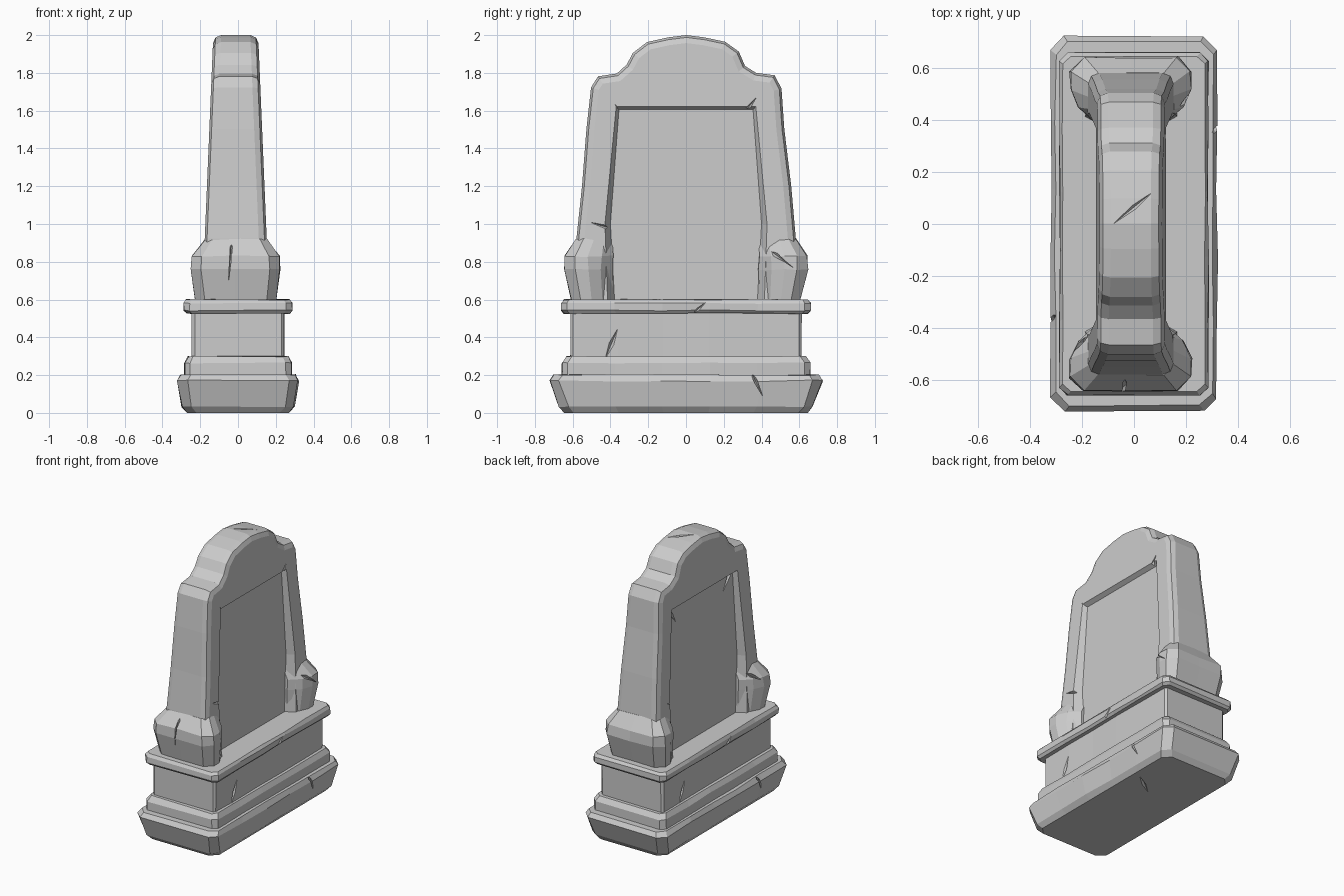
import bpy, bmesh, random
from mathutils import Vector

if "Cube" in bpy.data.objects:
    bpy.data.objects.remove(bpy.data.objects["Cube"])

random.seed(4)
CX = -0.012  # the slab sits slightly off centre


def make(name, verts, faces):
    bm = bmesh.new()
    vs = [bm.verts.new(v) for v in verts]
    for f in faces:
        bm.faces.new([vs[i] for i in f])
    bmesh.ops.recalc_face_normals(bm, faces=bm.faces)
    me = bpy.data.meshes.new(name)
    bm.to_mesh(me)
    bm.free()
    ob = bpy.data.objects.new(name, me)
    bpy.context.collection.objects.link(ob)
    return ob


def loft(name, rings):
    n, m = len(rings[0]), len(rings)
    faces = [list(range(n)), list(range((m - 1) * n, m * n))]
    for r in range(m - 1):
        for i in range(n):
            j = (i + 1) % n
            faces.append([r * n + i, r * n + j, (r + 1) * n + j, (r + 1) * n + i])
    return make(name, [p for ring in rings for p in ring], faces)


def cut(ob, cutter):
    mod = ob.modifiers.new(cutter.name, 'BOOLEAN')
    mod.operation, mod.solver, mod.object = 'DIFFERENCE', 'EXACT', cutter


def j(a):
    return random.uniform(-a, a)


def tier(name, profile, c, wear=0.004):
    """Chamfered rectangle lofted through (half x, half y, z) with worn edges."""
    rings = []
    for hx, hy, z in profile:
        ys = [(-1 + 2 * k / 5) * (hy - c) for k in range(6)]
        plan = [(hx, y) for y in ys] + [(hx - c, hy), (-hx + c, hy)]
        plan += [(-hx, y) for y in reversed(ys)] + [(-hx + c, -hy), (hx - c, -hy)]
        w = 0 if z == 0 else wear
        rings.append([(x + j(w), y + j(w), z + j(w)) for x, y in plan])
    return loft(name, rings)


# Stepped plinth
parts = [
    tier("base_step", [(.27, .645, 0), (.297, .672, .035), (.32, .722, .17), (.303, .70, .202)], .05),
    tier("second_step", [(.283, .657, .18), (.283, .657, .265), (.265, .635, .298)], .03, .003),
    tier("plinth_die", [(.245, .612, .27), (.245, .612, .55)], .015, .002),
    tier("plinth_ledge", [(.272, .645, .527), (.286, .66, .543), (.286, .66, .58), (.274, .645, .60)], .03, .003),
]

# Tapered slab with a shouldered top
half = [(.60, .50), (.577, .92), (.555, 1.2), (.525, 1.5), (.502, 1.72), (.465, 1.785), (.37, 1.80),
        (.315, 1.84), (.28, 1.91), (.21, 1.965), (.10, 1.988)]
outline = half + [(0, 2.0)] + [(-y, z) for y, z in reversed(half)]
outline = [(y + j(.005), z + (j(.004) if z < 1.98 else 0)) for y, z in outline]
slab = loft("headstone_slab", [[(CX + s * (.165 - .042 * (z - .9)), y, z) for y, z in outline] for s in (-1, 1)])
bev = slab.modifiers.new("worn_edge", 'BEVEL')
bev.width, bev.segments, bev.limit_method, bev.angle_limit = .042, 2, 'ANGLE', 1.05
bev.use_clamp_overlap = False
parts.append(slab)

# Recessed panels on both broad faces
panel = [(.37, .45), (.40, 1.0), (.355, 1.605), (-.355, 1.605), (-.40, 1.0), (-.37, .45)]
for side, s in (("right", 1), ("left", -1)):
    inner = [(CX + s * (.113 - .008 * (z - .6)), y, z) for y, z in panel]
    outer = [(CX + s * .25, y * 1.2, 1 + (z - 1) * 1.14) for y, z in panel]
    cutter = loft(side + "_panel_cutter", [inner, outer])
    cutter.hide_render = True
    cutter.display_type = 'WIRE'
    cut(slab, cutter)

# Rounded corner blocks hugging the foot of the slab
plan = [(0, .645), (.18, .645), (.235, .59), (.235, .52), (.205, .45), (.13, .385), (0, .385)]
plan += [(-x, y) for x, y in reversed(plan[1:-1])]
for side, s in (("front", -1), ("rear", 1)):
    rings = []
    for z, kx, ky in ((.58, .90, .82), (.76, 1, 1), (.83, .98, .98), (.92, .69, .74)):
        rings.append([(CX + x * kx + j(.004), s * (.40 + (y - .40) * ky) + j(.004), z + j(.004)) for x, y in plan])
    parts.append(loft(side + "_corner_block", rings))

# Scratches and gouges: thin double-pointed wedges (start, end, surface direction, width)
scratches = [
    ((.315, .33, .25), (.30, .41, .08), (1, 0, 0), .012),
    ((.247, -.43, .28), (.247, -.36, .45), (1, 0, 0), .014),
    ((.287, .0, .49), (.287, .12, .60), (1, 0, 0), .010),
    ((.17, .35, .93), (.22, .58, .76), (1, 0, 0), .014),
    ((.12, .24, 1.50), (.115, .38, 1.68), (1, 0, 0), .016),
    ((.12, -.28, 1.49), (.12, -.38, 1.64), (1, 0, 0), .014),
    ((.15, -.51, 1.01), (.14, -.31, .95), (1, 0, 0), .012),
    ((-.08, .0, 2.0), (.08, .13, 1.985), (0, 0, 1), .010),
    ((-.03, -.60, .95), (-.05, -.635, .69), (0, -1, 0), .012),
    ((.23, -.71, .06), (.245, -.73, .18), (0, -1, 0), .010),
    ((.05, .20, 0), (.22, .32, 0), (0, 0, -1), .012),
]
verts, faces = [], []
for turn in (1, -1):
    for a, b, n, w in scratches:
        if turn < 0 and not n[0]:
            continue
        a, b, n = Vector(a), Vector(b), Vector(n)
        if turn < 0:  # same wear turned onto the opposite broad face
            for v in (a, b, n):
                v.x, v.y = -v.x, -v.y
        mid, side = (a + b) / 2, (b - a).cross(n).normalized() * w
        k = len(verts)
        verts += [a, b, mid + side, mid + n * .05, mid - side, mid - n * .018]
        for p in range(4):
            q = (p + 1) % 4
            faces += [(k, k + 2 + p, k + 2 + q), (k + 1, k + 2 + q, k + 2 + p)]
scratch = make("scratch_cutter", verts, faces)
scratch.hide_render = True
scratch.display_type = 'WIRE'
for ob in parts:
    cut(ob, scratch)
